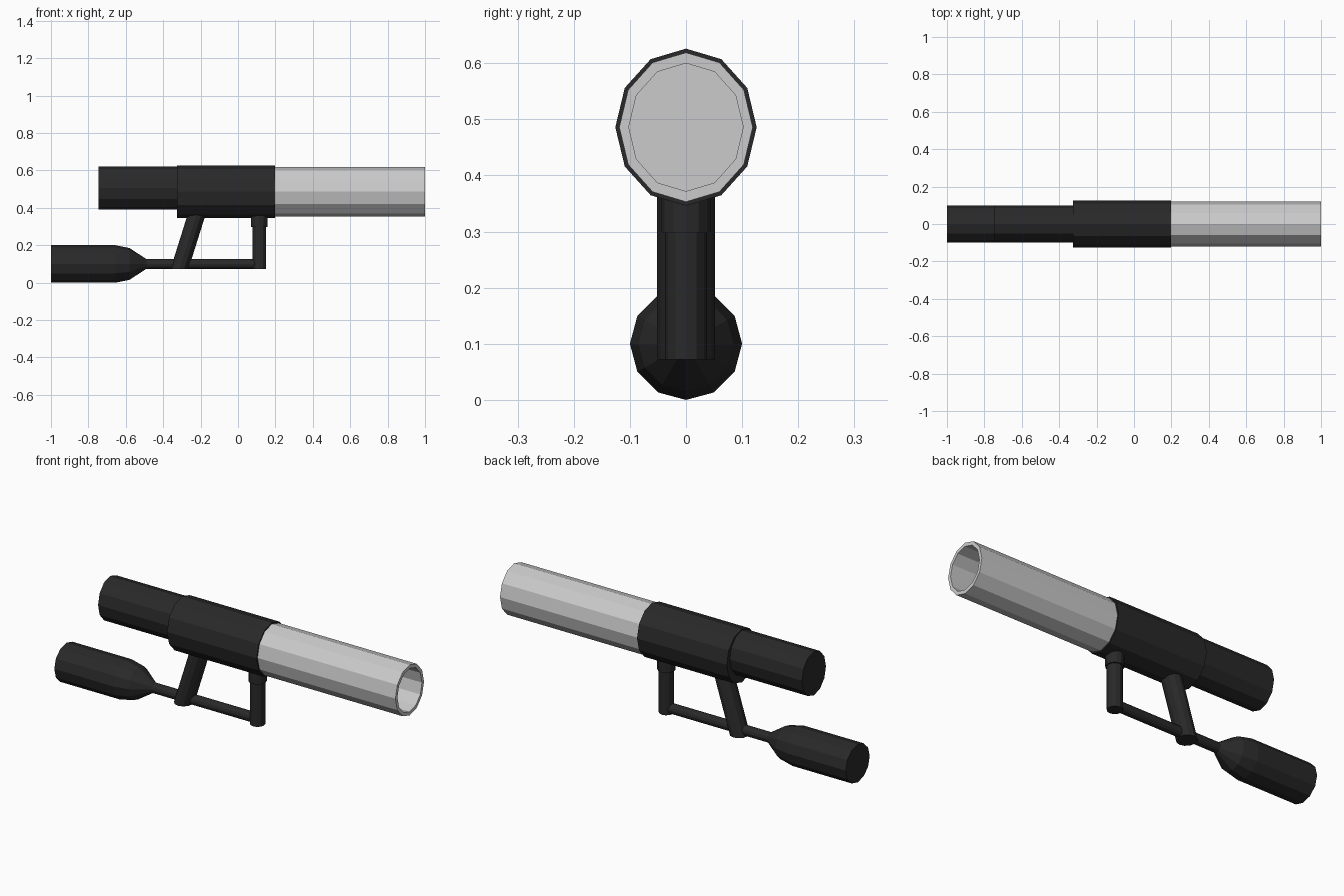
import bpy, bmesh, math

if "Cube" in bpy.data.objects:
    bpy.data.objects.remove(bpy.data.objects["Cube"])

dark = bpy.data.materials.new("dark_metal")
dark.diffuse_color = (0.022, 0.022, 0.022, 1)
dark.use_nodes = True
dark.node_tree.nodes["Principled BSDF"].inputs["Base Color"].default_value = dark.diffuse_color
N = 12


def loft(name, axis, rings, mat=None):
    """Capped 12-sided skin through elliptical rings.
    axis 'X': ring = (x, centre_z, ry, rz);  axis 'Z': ring = (z, centre_x, rx, ry)"""
    bm = bmesh.new()
    loops = []
    for pos, c, a, b in rings:
        loop = []
        for i in range(N):
            t = 2 * math.pi * i / N
            u, v = a * math.cos(t), b * math.sin(t)
            loop.append(bm.verts.new((pos, u, c + v) if axis == 'X' else (c + u, v, pos)))
        loops.append(loop)
    for p, q in zip(loops, loops[1:]):
        for i in range(N):
            j = (i + 1) % N
            bm.faces.new((p[i], p[j], q[j], q[i]))
    bm.faces.new(loops[0][::-1])
    bm.faces.new(loops[-1])
    bmesh.ops.recalc_face_normals(bm, faces=bm.faces)
    me = bpy.data.meshes.new(name)
    bm.to_mesh(me)
    bm.free()
    ob = bpy.data.objects.new(name, me)
    bpy.context.collection.objects.link(ob)
    if mat:
        me.materials.append(mat)
    return ob


ZB = 0.486  # barrel axis height

# Upper body: rear tube, sleeve and hollow light barrel
loft("rear_tube", 'X', [(-0.745, 0.505, 0.1, 0.115), (-0.3, 0.505, 0.1, 0.115)], dark)
loft("sleeve", 'X', [(-0.325, ZB, 0.126, 0.14), (0.197, ZB, 0.126, 0.14)], dark)
loft("barrel", 'X', [(0.19, ZB, 0.119, 0.133), (1.0, ZB, 0.119, 0.133),
                     (1.0, ZB, 0.102, 0.114), (0.2, ZB, 0.102, 0.114)])

# Shoulder stock tapering to the connecting rod
loft("stock", 'X', [(-1.0, 0.1, 0.1, 0.1), (-0.655, 0.1, 0.1, 0.1),
                    (-0.58, 0.1, 0.085, 0.085), (-0.49, 0.1, 0.026, 0.026)], dark)
loft("connecting_rod", 'X', [(-0.495, 0.1, 0.026, 0.026), (0.11, 0.1, 0.026, 0.026)], dark)

# Slanted rear grip, straight front post and its collar
loft("rear_grip", 'Z', [(0.072, -0.313, 0.048, 0.052), (0.40, -0.21, 0.048, 0.052)], dark)
loft("front_post", 'Z', [(0.072, 0.114, 0.037, 0.037), (0.38, 0.114, 0.037, 0.037)], dark)
loft("post_collar", 'Z', [(0.298, 0.114, 0.044, 0.044), (0.38, 0.114, 0.044, 0.044)], dark)
